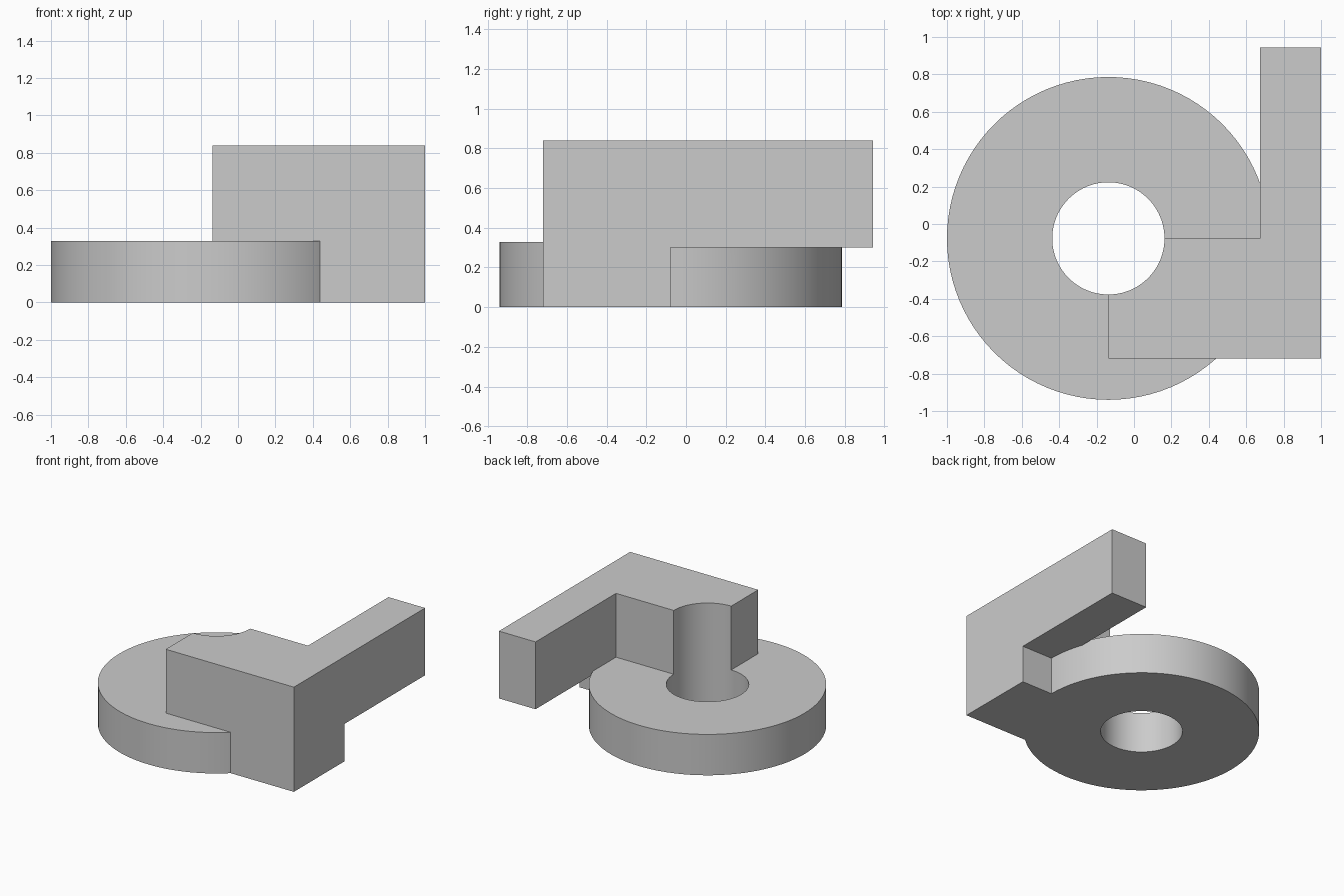
import bpy

cube = bpy.data.objects.get("Cube")
if cube:
    bpy.data.objects.remove(cube, do_unlink=True)

CX, CY = -0.137, -0.077      # ring axis
TOP = 0.84

grey = bpy.data.materials.new("plain grey")
grey.use_nodes = True
colour = (0.6, 0.6, 0.6, 1)
grey.diffuse_color = colour
grey.node_tree.nodes["Principled BSDF"].inputs["Base Color"].default_value = colour


def cylinder(name, radius, z0, z1):
    bpy.ops.mesh.primitive_cylinder_add(vertices=96, radius=radius, depth=z1 - z0,
                                        location=(CX, CY, (z0 + z1) / 2))
    ob = bpy.context.object
    ob.name = name
    ob.data.materials.append(grey)
    return ob


def box(name, x, y, z):
    lo, hi = zip(x, y, z)
    bpy.ops.mesh.primitive_cube_add(size=1, location=[(a + b) / 2 for a, b in zip(lo, hi)])
    ob = bpy.context.object
    ob.name = name
    ob.scale = [b - a for a, b in zip(lo, hi)]
    bpy.ops.object.transform_apply(location=False, rotation=False, scale=True)
    ob.data.materials.append(grey)
    return ob


def combine(target, tool, operation):
    mod = target.modifiers.new(operation.lower(), 'BOOLEAN')
    mod.operation, mod.solver, mod.object = operation, 'EXACT', tool
    bpy.context.view_layer.objects.active = target
    bpy.ops.object.modifier_apply(modifier=mod.name)
    bpy.data.objects.remove(tool, do_unlink=True)


# Flat ring, tall block over one quarter, and the overhanging arm
body = cylinder("ring_bracket", 0.863, 0, 0.328)
combine(body, box("block", (CX, 1), (-0.72, CY), (0, TOP)), 'UNION')
combine(body, box("arm", (0.675, 1), (-0.4, 0.943), (0.3, TOP)), 'UNION')

# Bore through the ring and the inner corner of the block
combine(body, cylinder("bore", 0.3, -0.1, 1), 'DIFFERENCE')

# Smooth round walls, crisp edges
bpy.ops.object.select_all(action='DESELECT')
body.select_set(True)
bpy.context.view_layer.objects.active = body
bpy.ops.object.shade_smooth_by_angle(angle=0.5)
